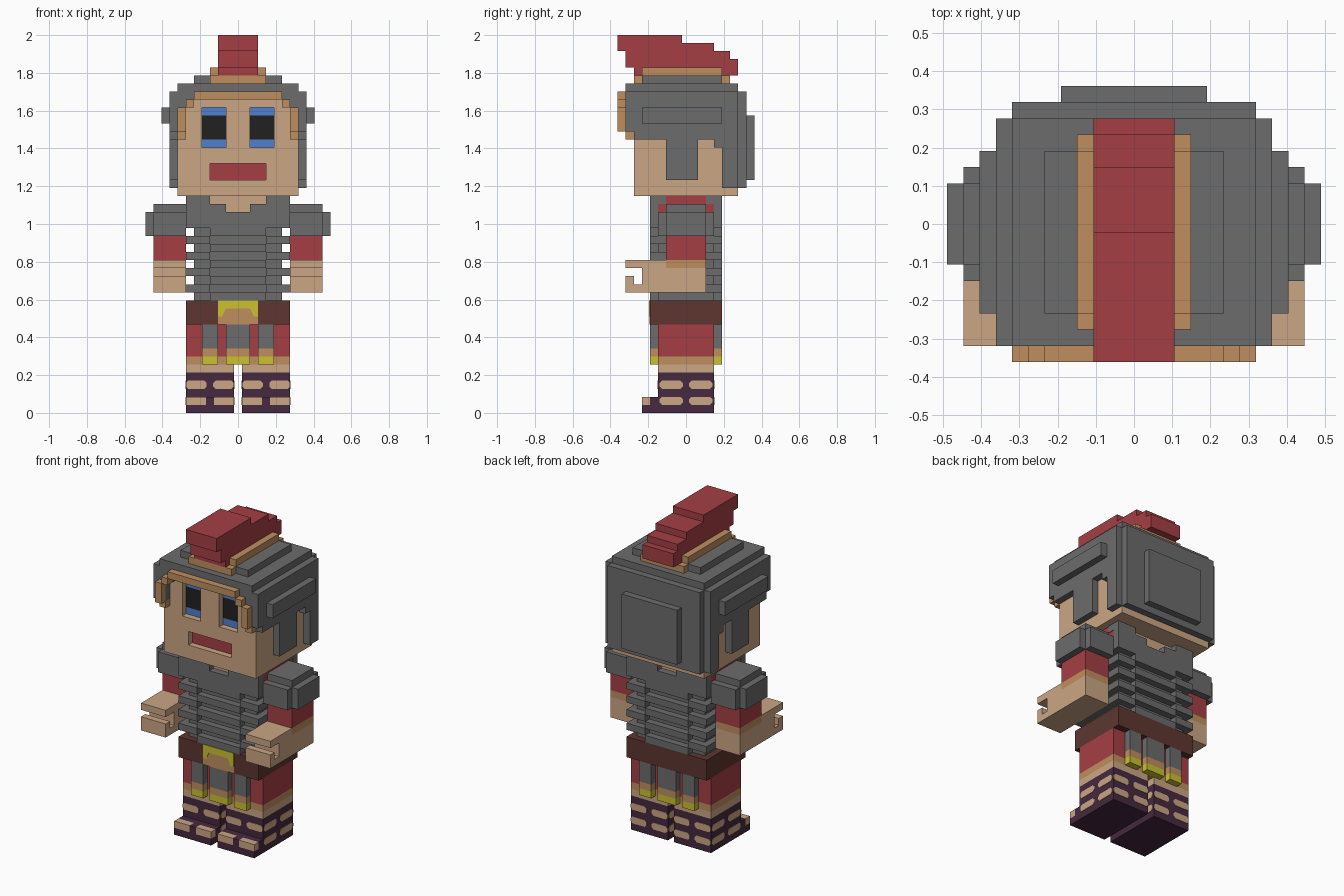
import bpy, bmesh
from mathutils import Matrix, Vector

if "Cube" in bpy.data.objects:
    bpy.data.objects.remove(bpy.data.objects["Cube"])

V = 2 / 47  # one grid cell; all coordinates below are in cells


def material(name, rgb):
    m = bpy.data.materials.new(name)
    lin = [((c / 255 + 0.055) / 1.055) ** 2.4 for c in rgb]
    m.diffuse_color = (*lin, 1)
    m.use_nodes = True
    m.node_tree.nodes["Principled BSDF"].inputs["Base Color"].default_value = m.diffuse_color
    return m


GRAY = material("steel gray", (108, 108, 108))
RED = material("cloth red", (165, 63, 68))
SKIN = material("skin", (203, 166, 133))
TAN = material("bronze tan", (191, 143, 96))
YELLOW = material("gold yellow", (202, 194, 50))
BROWN = material("leather brown", (94, 54, 48))
PURPLE = material("sandal purple", (70, 41, 63))
BLUE = material("eye blue", (80, 128, 205))
BLACK = material("eye black", (33, 33, 33))


def finish(name, mat, bm):
    bmesh.ops.recalc_face_normals(bm, faces=bm.faces)
    bmesh.ops.scale(bm, vec=(V, V, V), verts=bm.verts)
    me = bpy.data.meshes.new(name)
    bm.to_mesh(me)
    bm.free()
    me.materials.append(mat)
    ob = bpy.data.objects.new(name, me)
    bpy.context.collection.objects.link(ob)


def boxes(name, mat, items, mirror=False):
    """Boxes given as x0, x1, y0, y1, z0, z1; optionally mirrored in x."""
    bm = bmesh.new()
    for x0, x1, y0, y1, z0, z1 in items:
        for s in ((1, -1) if mirror else (1,)):
            c = Vector((s * (x0 + x1) / 2, (y0 + y1) / 2, (z0 + z1) / 2))
            size = Matrix.Diagonal((x1 - x0, y1 - y0, z1 - z0, 1))
            bmesh.ops.create_cube(bm, size=1, matrix=Matrix.Translation(c) @ size)
    finish(name, mat, bm)


def add_prism(bm, pts, offset):
    f = bm.faces.new([bm.verts.new(p) for p in pts])
    r = bmesh.ops.extrude_face_region(bm, geom=[f])
    bmesh.ops.translate(bm, vec=offset, verts=[v for v in r["geom"] if isinstance(v, bmesh.types.BMVert)])


def side_profile(name, mat, yz, x0, x1, mirror=False):
    bm = bmesh.new()
    for s in ((1, -1) if mirror else (1,)):
        add_prism(bm, [(s * x0, y, z) for y, z in yz], (s * (x1 - x0), 0, 0))
    finish(name, mat, bm)


# Head with recessed eyes and mouth
F, B = -6.5, -5.5
boxes("head", SKIN, [(-7.5, 7.5, B, 6.5, 27, 40), (-7.5, 7.5, F, B, 27, 29),
                     (-7.5, 7.5, F, B, 31, 33), (-7.5, 7.5, F, B, 38, 40),
                     (-1.5, 1.5, F, B, 33, 38)])
boxes("cheeks", SKIN, [(3.5, 7.5, F, B, 29, 31), (4.5, 7.5, F, B, 33, 38)], True)
boxes("mouth", RED, [(-3.5, 3.5, B - .1, B, 29, 31)])
boxes("eye_rims", BLUE, [(1.5, 4.5, B - .1, B, 33, 34), (1.5, 4.5, B - .1, B, 37, 38)], True)
boxes("pupils", BLACK, [(1.5, 4.5, B - .1, B, 34, 37)], True)

# Helmet
side_profile("helmet_sides", GRAY,
             [(-7.5, 40), (6.5, 40), (6.5, 28), (4.5, 28), (4.5, 33), (3.5, 33), (3.5, 34),
              (1.5, 34), (1.5, 29), (-2.5, 29), (-2.5, 34), (-6.5, 34), (-6.5, 35), (-7.5, 35)],
             7.5, 8.5, True)
boxes("helmet_shell", GRAY, [(-7.5, 7.5, 6.5, 7.5, 28, 40), (-4.5, 4.5, 7.5, 8.5, 29, 37),
                             (-7.5, 7.5, -7.5, 6.5, 40, 41), (-5.5, 5.5, -5.5, 4.5, 41, 42),
                             (-7.5, 7.5, -7.5, F, 39, 40)])
boxes("helmet_fins_and_frame", GRAY, [(8.5, 9.5, -5.5, 4.5, 36, 38), (5.5, 7.5, -7.5, F, 38, 39),
                                      (6.5, 7.5, -7.5, F, 35, 38)], True)
boxes("brow_trim", TAN, [(-5.5, 5.5, -8.5, -7.5, 39, 40)])
boxes("temple_trim", TAN, [(5.5, 6.5, -8.5, -7.5, 38, 39), (6.5, 7.5, -8.5, -7.5, 35, 38),
                           (6.5, 7.5, -7.5, F, 34, 35)], True)
boxes("crest_holder", TAN, [(-3.5, 3.5, -6.5, 5.5, 41, 42), (-3.5, 3.5, -5.5, 4.5, 42, 43)])
side_profile("crest", RED,
             [(-8.5, 47), (-.5, 47), (-.5, 46), (3.5, 46), (3.5, 45), (5.5, 45), (5.5, 44),
              (6.5, 44), (6.5, 42), (-6.5, 42), (-6.5, 43), (-7.5, 43), (-7.5, 45), (-8.5, 45)],
             -2.5, 2.5)

# Torso: cloth and neck under the armour
boxes("neck", SKIN, [(-3.5, 3.5, -3.5, 3.5, 23, 27)])
boxes("tunic_yoke", RED, [(3.5, 5.5, -3.5, 3.5, 23, 26), (5.5, 6.4, -3.5, 3.5, 25, 26),
                          (3.5, 6.4, -2.5, 2.5, 26, 27)], True)
boxes("armour_core", GRAY, [(-5.5, 5.5, -3.5, 3.5, 14, 23)])

# Armour plates on front and back, stepped down at the middle
chest_mid, chest_side, mid_bands, side_bands = [], [], [], []
for s in (-1, 1):
    y0, y1 = sorted((s * 3.5, s * 4.5))
    chest_mid.append((-3.5, 3.5, y0, y1, 22, 25))
    chest_side += [(1.5, 3.5, y0, y1, 25, 26), (3.5, 6.5, y0, y1, 23, 27),
                   (3.5, 6.5, *sorted((s * 2.5, s * 3.5)), 26, 27)]
    for z in (14, 16, 18, 20):
        mid_bands.append((-3.5, 3.5, y0, y1, z, z + 1))
        side_bands.append((3.5, 6.5, y0, y1, z + 1, z + 2))
for z in (15, 17, 19, 21):
    side_bands.append((5.5, 6.5, -3.5, 3.5, z, z + 1))
chest_side.append((5.5, 6.5, -3.5, 3.5, 23, 25))
boxes("chest_plate", GRAY, chest_mid)
boxes("chest_sides", GRAY, chest_side, True)
boxes("middle_bands", GRAY, mid_bands)
boxes("side_bands", GRAY, side_bands, True)

# Arms
boxes("shoulder_guards", GRAY, [(6.5, 10.5, -3.5, 3.5, 22, 25), (6.5, 10.5, -2.5, 2.5, 25, 26),
                                (10.5, 11.5, -2.5, 2.5, 22, 25)], True)
boxes("sleeves", RED, [(6.5, 10.5, -2.5, 2.5, 19, 22)], True)
boxes("sleeve_cuffs", TAN, [(6.5, 10.5, -2.5, 2.5, 18, 19)], True)
side_profile("forearms", SKIN,
             [(-7.5, 19), (-2.5, 19), (-2.5, 18), (2.5, 18), (2.5, 15), (-7.5, 15), (-7.5, 17),
              (-6.5, 17), (-6.5, 16), (-5.5, 16), (-5.5, 18), (-7.5, 18)], 6.5, 10.5, True)

# Belt and buckle
boxes("belt", BROWN, [(-6.5, 6.5, -4.5, 4.5, 11, 14)])
boxes("buckle", TAN, [(-2.5, 2.5, -4.55, -4.5, 11, 14)])
bm = bmesh.new()
add_prism(bm, [(x, -4.6, z) for x, z in ((-2.5, 14), (2.5, 14), (2.5, 12), (2, 12), (1.5, 13),
                                         (-1.5, 13), (-2, 12), (-2.5, 12))], (0, .1, 0))
finish("buckle_arch", YELLOW, bm)

# Skirt with hanging strips front and back
boxes("skirt", RED, [(-6.5, 6.5, -3.5, 3.5, 7, 11)])
boxes("skirt_hem", TAN, [(-6.5, 6.5, -3.5, 3.5, 6, 7)])
for name, mat, z0, z1 in (("skirt_strips", GRAY, 8, 11), ("strip_bands", TAN, 7, 8),
                          ("strip_tips", YELLOW, 6, 7)):
    boxes(name, mat, [(x0, x1, y, y + 1, z0, z1) for y in (-4.5, 3.5)
                      for x0, x1 in ((-4.5, -2.5), (-1.5, 1.5), (2.5, 4.5))])

# Legs and sandals
boxes("knees", SKIN, [(.5, 6.5, -3.5, 3.5, 5, 6)], True)
boxes("sandals", PURPLE, [(.5, 6.5, -3.5, 3.5, 0, 5), (.5, 6.5, -5.5, -3.5, 0, 1),
                          (.5, 6.5, -4.5, -3.5, 1, 2), (3, 4, -5.5, -4.5, 1, 2)], True)
boxes("toes", SKIN, [(.5, 3, -5.5, -4.5, 1, 2), (4, 6.5, -5.5, -4.5, 1, 2)], True)

# Skin showing between the sandal straps: thin lozenge plates
bm = bmesh.new()
T, C = .06, .3


def lozenge(a, b, z):
    return [(a, z + C), (a + C, z), (b - C, z), (b, z + C),
            (b, z + 1 - C), (b - C, z + 1), (a + C, z + 1), (a, z + 1 - C)]


for s in (-1, 1):
    for z in (1, 3):
        for a, b in ((.5, 3.1), (3.9, 6.5)):
            for y, d in ((-3.5, -T), (3.5, T)):
                if z == 3 or y > 0:
                    add_prism(bm, [(s * u, y, w) for u, w in lozenge(a, b, z)], (0, d, 0))
        for a, b in ((-3.3, -.4), (.4, 3.3)):
            for x, d in ((.5, -T), (6.5, T)):
                add_prism(bm, [(s * x, u, w) for u, w in lozenge(a, b, z)], (s * d, 0, 0))
finish("sandal_openings", SKIN, bm)
